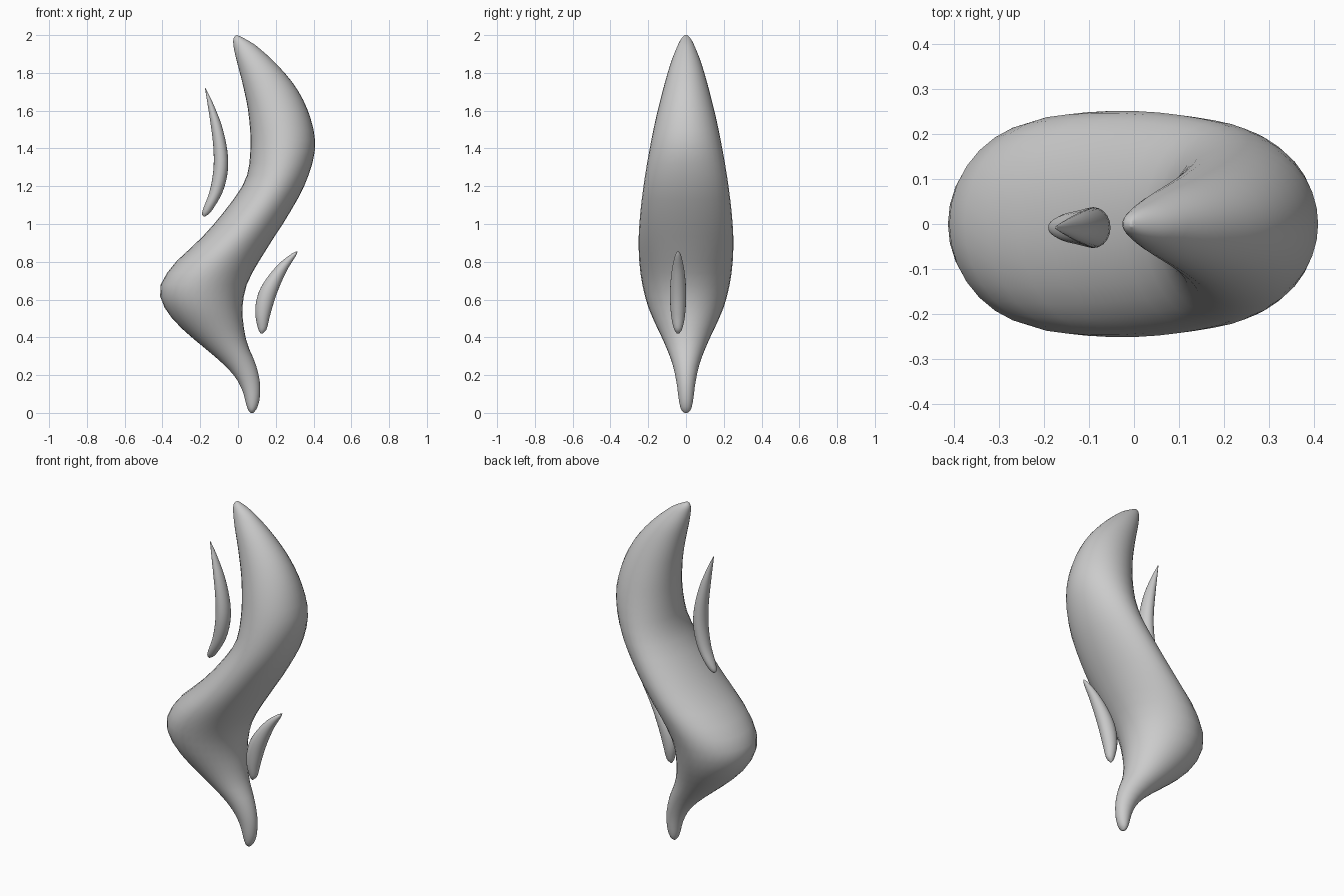
import bpy, bmesh, math


def curve_at(pts, z):
    """Smooth (Hermite) reading of a list of (z, value) points."""
    n = len(pts)

    def slope(i):
        a, b = pts[max(i - 1, 0)], pts[min(i + 1, n - 1)]
        return (b[1] - a[1]) / (b[0] - a[0])
    for i in range(n - 1):
        (z0, v0), (z1, v1) = pts[i], pts[i + 1]
        if z <= z1 or i == n - 2:
            h = z1 - z0
            t = min(max((z - z0) / h, 0), 1)
            return (v0 * (1 + 2 * t) * (1 - t) ** 2 + v1 * t * t * (3 - 2 * t)
                    + h * t * (1 - t) * (slope(i) * (1 - t) - slope(i + 1) * t))


def loft(name, left, right, depth, y0=0.0, rings=48, sides=32):
    """Stack elliptical slices between a left and a right outline."""
    bm = bmesh.new()
    za, zb = left[0][0], left[-1][0]
    loops = []
    for k in range(rings + 1):
        z = za + (zb - za) * (1 - math.cos(math.pi * k / rings)) / 2
        xl, xr = curve_at(left, z), curve_at(right, z)
        d = max(curve_at(depth, z), 0.002)
        cx, w = (xl + xr) / 2, max((xr - xl) / 2, 0.002)
        loops.append([bm.verts.new((cx + w * math.cos(2 * math.pi * j / sides),
                                    y0 + d * math.sin(2 * math.pi * j / sides), z))
                      for j in range(sides)])
    for a, b in zip(loops, loops[1:]):
        for j in range(sides):
            i = (j + 1) % sides
            bm.faces.new((a[j], a[i], b[i], b[j]))
    bm.faces.new(loops[0][::-1])
    bm.faces.new(loops[-1])
    for f in bm.faces:
        f.smooth = True
    me = bpy.data.meshes.new(name)
    bm.to_mesh(me)
    bm.free()
    ob = bpy.data.objects.new(name, me)
    bpy.context.collection.objects.link(ob)
    return ob


# main S-shaped flame
loft("flame_body",
     [(0, .066), (.012, .056), (.04, .045), (.114, .025), (.19, -.015), (.267, -.087), (.453, -.304),
      (.56, -.39), (.665, -.413), (.787, -.34), (.92, -.2), (1.07, -.07), (1.235, .04),
      (1.41, .066), (1.59, .055), (1.74, .025), (1.91, -.018), (1.97, -.026), (1.99, -.02), (2, -.008)],
     [(0, .08), (.01, .09), (.024, .1), (.07, .114), (.16, .116), (.26, .093), (.363, .05), (.458, .03),
      (.57, .024), (.7, .055), (.9, .172), (1.04, .262), (1.216, .357), (1.4, .408),
      (1.56, .384), (1.71, .315), (1.836, .214), (1.947, .092), (1.985, .028), (2, -.004)],
     [(0, .008), (.01, .021), (.03, .03), (.07, .038), (.16, .05), (.26, .072), (.36, .11), (.45, .152),
      (.56, .2), (.7, .235), (.85, .25), (1, .247), (1.2, .225), (1.4, .192), (1.6, .15),
      (1.84, .085), (1.95, .042), (1.985, .022), (2, .006)])

# upper left flicker
loft("flicker_left",
     [(1.04, -.182), (1.05, -.19), (1.073, -.187), (1.174, -.15), (1.29, -.13), (1.4, -.13), (1.53, -.145), (1.72, -.175)],
     [(1.04, -.175), (1.05, -.158), (1.068, -.14), (1.168, -.082), (1.28, -.054), (1.386, -.056), (1.524, -.087),
      (1.645, -.135), (1.72, -.172)],
     [(1.04, .006), (1.06, .02), (1.12, .034), (1.28, .045), (1.4, .043), (1.53, .033), (1.65, .016), (1.72, .003)],
     y0=-.008, rings=28, sides=20)

# lower right flicker
loft("flicker_right",
     [(.42, .12), (.44, .108), (.52, .092), (.6, .098), (.68, .13), (.787, .214), (.845, .288), (.855, .31)],
     [(.42, .13), (.44, .15), (.51, .168), (.628, .204), (.75, .257), (.835, .308), (.855, .316)],
     [(.42, .006), (.44, .02), (.51, .036), (.63, .043), (.74, .035), (.82, .02), (.845, .011), (.855, .003)],
     y0=-.042, rings=28, sides=20)
